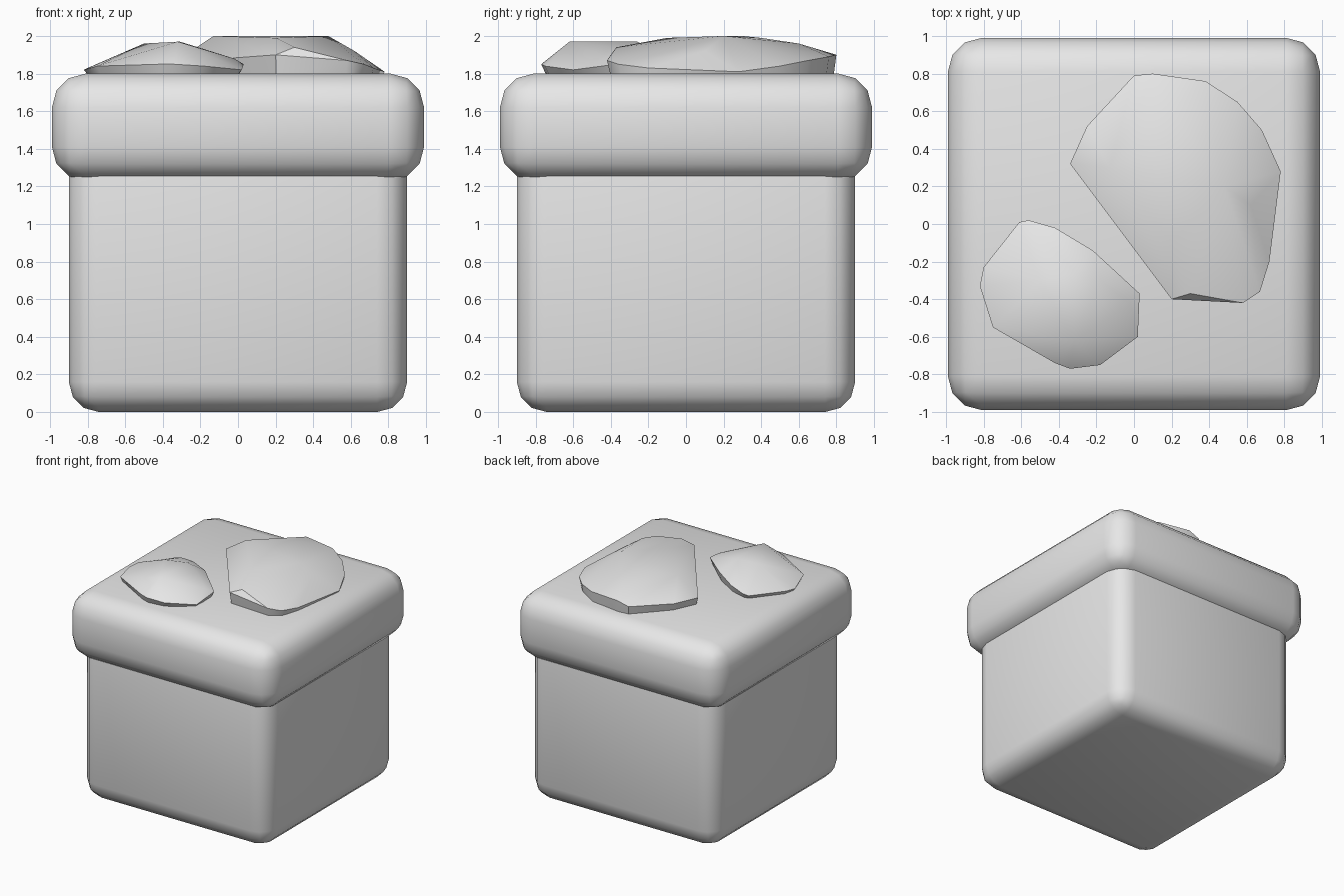
import bpy
import bmesh
from math import radians
from mathutils import Vector

default_cube = bpy.data.objects.get("Cube")
if default_cube:
    bpy.data.objects.remove(default_cube, do_unlink=True)


def make_material(name, colour):
    material = bpy.data.materials.new(name)
    material.use_nodes = True
    material.diffuse_color = colour
    shader = material.node_tree.nodes["Principled BSDF"]
    shader.inputs["Base Color"].default_value = colour
    return material


grey = make_material("plain_grey", (0.8, 0.8, 0.8, 1))


def finish(name, bm, sharp_angle):
    """Turn a bmesh into a smooth shaded object with sharp creases."""
    mesh = bpy.data.meshes.new(name)
    bmesh.ops.recalc_face_normals(bm, faces=bm.faces[:])
    bm.to_mesh(mesh)
    bm.free()
    mesh.materials.append(grey)
    mesh.shade_smooth()
    mesh.set_sharp_from_angle(angle=radians(sharp_angle))
    obj = bpy.data.objects.new(name, mesh)
    bpy.context.collection.objects.link(obj)
    return obj


def rounded_block(name, half_width, bottom, top, radius):
    """Square block with every edge rounded."""
    bm = bmesh.new()
    bmesh.ops.create_cube(bm, size=2)
    for vert in bm.verts:
        vert.co.x *= half_width
        vert.co.y *= half_width
        vert.co.z = top if vert.co.z > 0 else bottom
    bmesh.ops.bevel(bm, geom=bm.edges[:], offset=radius, segments=3,
                    profile=0.5, affect='EDGES', clamp_overlap=True)
    return finish(name, bm, 50)


def boulder(name, rim, crown, base_height, base_scale):
    """Convex rock: a rim, a crown above it and a slightly smaller base."""
    rim = [Vector(point) for point in rim]
    centre = sum(rim, Vector()) / len(rim)
    base = []
    for point in rim:
        foot = centre.lerp(point, base_scale)
        foot.z = base_height
        base.append(foot)
    bm = bmesh.new()
    for point in rim + base + [Vector(point) for point in crown]:
        bm.verts.new(point)
    bmesh.ops.convex_hull(bm, input=bm.verts[:])
    loose = [vert for vert in bm.verts if not vert.link_faces]
    bmesh.ops.delete(bm, geom=loose, context='VERTS')
    return finish(name, bm, 38)


# Lower block and the wider overhanging cap
rounded_block("body", half_width=0.9, bottom=0, top=1.6, radius=0.16)
rounded_block("cap", half_width=0.99, bottom=1.23, top=1.8, radius=0.18)

# Large rock at the back
boulder(
    "large_rock",
    rim=[(-.34, .32, 1.86), (-.25, .52, 1.86), (0, .79, 1.87), (.1, .8, 1.9),
         (.38, .76, 1.89), (.55, .65, 1.87), (.68, .5, 1.84), (.78, .28, 1.81),
         (.72, -.2, 1.83), (.67, -.36, 1.85), (.58, -.42, 1.87), (.2, -.4, 1.9)],
    crown=[(-.13, .3, 2), (.48, .2, 2), (.2, -.1, 1.99), (.2, .4, 1.99),
           (.2, .6, 1.96), (.62, .1, 1.92), (.3, -.37, 1.94)],
    base_height=1.78, base_scale=0.97)

# Small rock at the front
boulder(
    "small_rock",
    rim=[(-.82, -.33, 1.82), (-.8, -.23, 1.83), (-.61, .01, 1.83),
         (-.56, .02, 1.84), (-.42, -.02, 1.86), (-.22, -.14, 1.88),
         (.03, -.37, 1.85), (.02, -.6, 1.82), (-.18, -.75, 1.84),
         (-.34, -.77, 1.85), (-.42, -.74, 1.85), (-.75, -.55, 1.84)],
    crown=[(-.32, -.62, 1.97), (-.31, -.26, 1.97), (-.5, -.3, 1.96),
           (-.18, -.3, 1.93), (-.02, -.42, 1.88)],
    base_height=1.78, base_scale=0.92)
